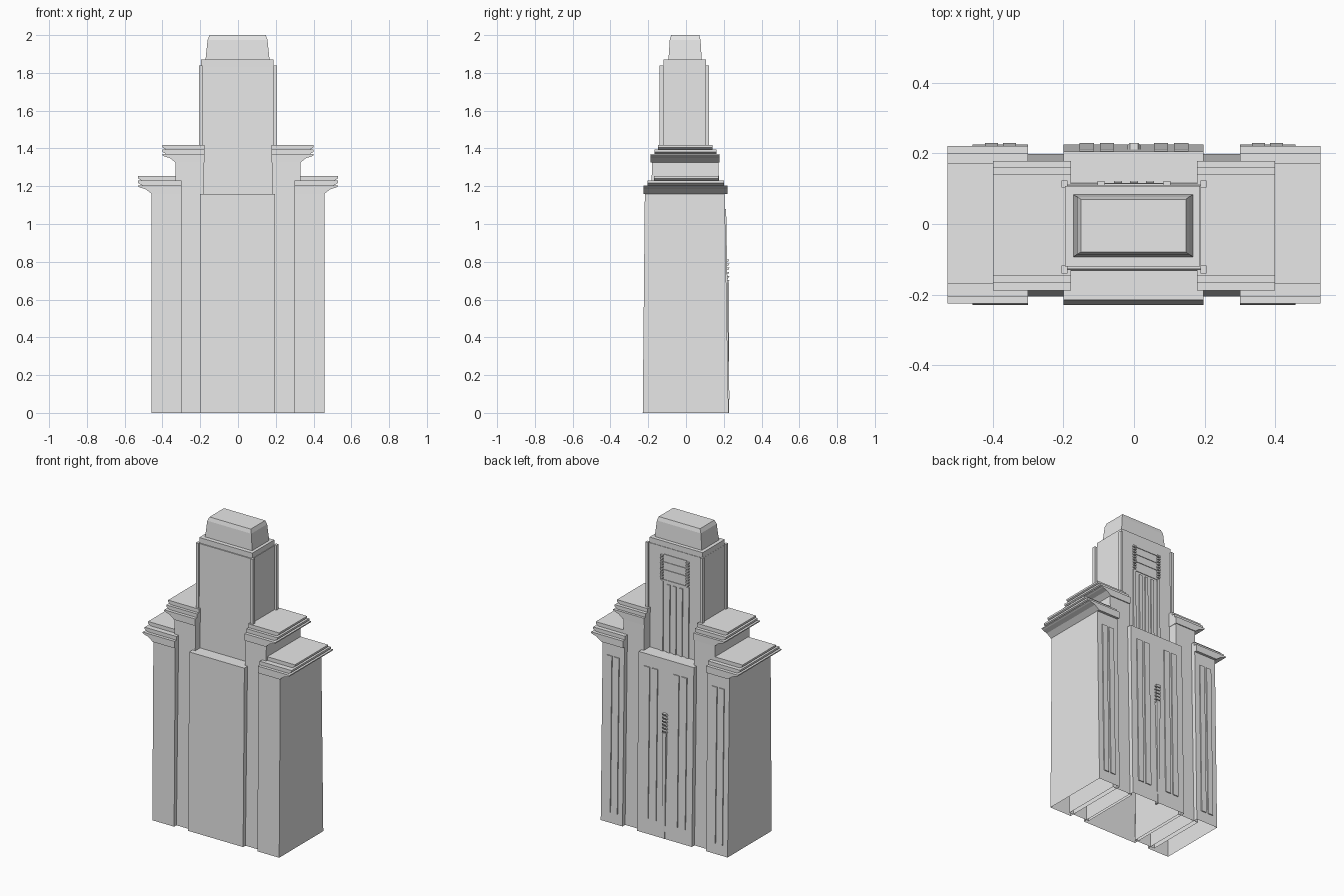
import bpy, bmesh

if "Cube" in bpy.data.objects:
    bpy.data.objects.remove(bpy.data.objects["Cube"])

stone = bpy.data.materials.new("grey_stone")
stone.use_nodes = True
GREY = (0.8, 0.8, 0.8, 1)
stone.diffuse_color = GREY
stone.node_tree.nodes["Principled BSDF"].inputs["Base Color"].default_value = GREY


def finish(name, bm, mirror=False):
    bmesh.ops.recalc_face_normals(bm, faces=bm.faces)
    mesh = bpy.data.meshes.new(name)
    bm.to_mesh(mesh)
    bm.free()
    mesh.materials.append(stone)
    obj = bpy.data.objects.new(name, mesh)
    bpy.context.collection.objects.link(obj)
    if mirror:
        obj.modifiers.new("Mirror", 'MIRROR')
    return obj


def add_block(bm, z0, z1, low, high=None, open_base=False):
    """Tapered block; low and high are (x0, x1, y0, y1) rectangles."""
    rings = []
    for z, (x0, x1, y0, y1) in ((z0, low), (z1, high or low)):
        rings.append([bm.verts.new((x, y, z))
                      for x, y in ((x0, y0), (x1, y0), (x1, y1), (x0, y1))])
    a, b = rings
    for i in range(4):
        j = (i + 1) % 4
        bm.faces.new((a[i], a[j], b[j], b[i]))
    bm.faces.new(b)
    if not open_base:
        bm.faces.new(a[::-1])


def block(name, z0, z1, low, high=None, open_base=False, mirror=False):
    bm = bmesh.new()
    add_block(bm, z0, z1, low, high, open_base)
    return finish(name, bm, mirror)


def cornice(name, inner, wall, edge, z, depths):
    """Cove below three stacked plates that step back in y only."""
    bm = bmesh.new()

    def course(points, y0, y1):
        front = bm.faces.new([bm.verts.new((x, y0, h)) for x, h in points])
        out = bmesh.ops.extrude_face_region(bm, geom=[front])["geom"]
        bmesh.ops.translate(bm, vec=(0, y1 - y0, 0),
                            verts=[v for v in out if isinstance(v, bmesh.types.BMVert)])

    y0, y1 = depths[0]
    course([(inner, z), (wall, z), (edge - 0.04, z + 0.024), (edge - 0.01, z + 0.033),
            (edge, z + 0.038), (edge, z + 0.045), (inner, z + 0.045)], y0, y1)
    for i, (y0, y1) in enumerate(depths[1:]):
        base = z + 0.045 + i * 0.024
        course([(inner, base), (edge - 0.02, base), (edge, base + 0.012),
                (edge, base + 0.024), (inner, base + 0.024)], y0, y1)
    finish(name, bm, True)


# Main masses, hollow underneath
SHOULDER = 1.16
block("central_block", 0, SHOULDER, (-0.2, 0.197, -0.229, 0.225),
      (-0.2, 0.197, -0.216, 0.205), True)
block("side_wings", 0, SHOULDER, (0.3, 0.457, -0.229, 0.225),
      (0.3, 0.457, -0.218, 0.205), True, True)
block("recessed_columns", 0, 1.33, (0.18, 0.33, -0.205, 0.198),
      (0.18, 0.33, -0.18, 0.172), True, True)

# Stepped cornices
cornice("wing_cornices", 0.3, 0.457, 0.529, SHOULDER,
        [(-0.225, 0.221), (-0.205, 0.2), (-0.17, 0.173)])
cornice("column_cornices", 0.178, 0.33, 0.4, 1.325,
        [(-0.188, 0.178), (-0.167, 0.162), (-0.148, 0.14)])

# Tower with corner piers and cap
block("tower", 1.1, 1.835, (-0.196, 0.19, -0.134, 0.116), (-0.196, 0.19, -0.127, 0.11))
bm = bmesh.new()
for y0, y1 in ((-0.14, -0.118), (0.104, 0.123)):
    add_block(bm, 1.1, 1.84, (0.188, 0.206, y0, y1))
finish("tower_corner_piers", bm, True)
block("tower_parapet", 1.83, 1.87, (-0.195, 0.187, -0.12, 0.107))
bm = bmesh.new()
add_block(bm, 1.87, 1.975, (-0.172, 0.167, -0.093, 0.083), (-0.161, 0.156, -0.086, 0.077))
add_block(bm, 1.975, 2, (-0.161, 0.156, -0.086, 0.077), (-0.15, 0.147, -0.079, 0.07))
bmesh.ops.remove_doubles(bm, verts=bm.verts, dist=0.0001)
finish("tower_cap", bm)


def back_strips(name, centres, width, z0, z1, wall, depth=0.006, mirror=True):
    """Raised strips that follow the sloping rear wall."""
    bm = bmesh.new()
    for x in centres:
        a, b = x - width / 2, x + width / 2
        add_block(bm, z0, z1, (a, b, wall(z0) - 0.004, wall(z0) + depth),
                  (a, b, wall(z1) - 0.004, wall(z1) + depth))
    finish(name, bm, mirror)


def main_wall(z):
    return 0.225 - 0.02 * z / SHOULDER


def tower_wall(z):
    return 0.116 - 0.006 * (z - 1.1) / 0.735


# Rear relief on the lower facade
back_strips("wing_strips", (0.353, 0.404), 0.036, 0.07, 1.08, main_wall)
back_strips("central_strips", (0.077, 0.134), 0.04, 0.1, 1.08, main_wall)

# Rear finial: tapering fin under a stack of small blocks
bm = bmesh.new()
add_block(bm, 0, 0.69, (-0.006, 0.006, 0.2, 0.228), (-0.014, 0.014, 0.2, 0.228))
for i in range(6):
    z = 0.69 + i * 0.022
    add_block(bm, z, z + 0.013, (-0.018, 0.018, 0.2, 0.223), (-0.012, 0.012, 0.2, 0.23))
finish("rear_fin", bm)

# Rear relief on the tower
back_strips("tower_outer_strips", (0.093,), 0.02, 1.16, 1.62, tower_wall)
back_strips("tower_inner_strips", (0.045, 0), 0.022, 1.16, 1.6, tower_wall)
bm = bmesh.new()
for i in range(9):
    z = 1.63 + i * 0.018
    add_block(bm, z, z + 0.01, (0.083, 0.103, 0.1, 0.122))
finish("tower_dentils", bm, True)
for i, z in enumerate((1.615, 1.68, 1.73, 1.78)):
    back_strips(f"tower_band_{i + 1}", (0,), 0.166, z, z + 0.01, tower_wall, 0.004, False)
